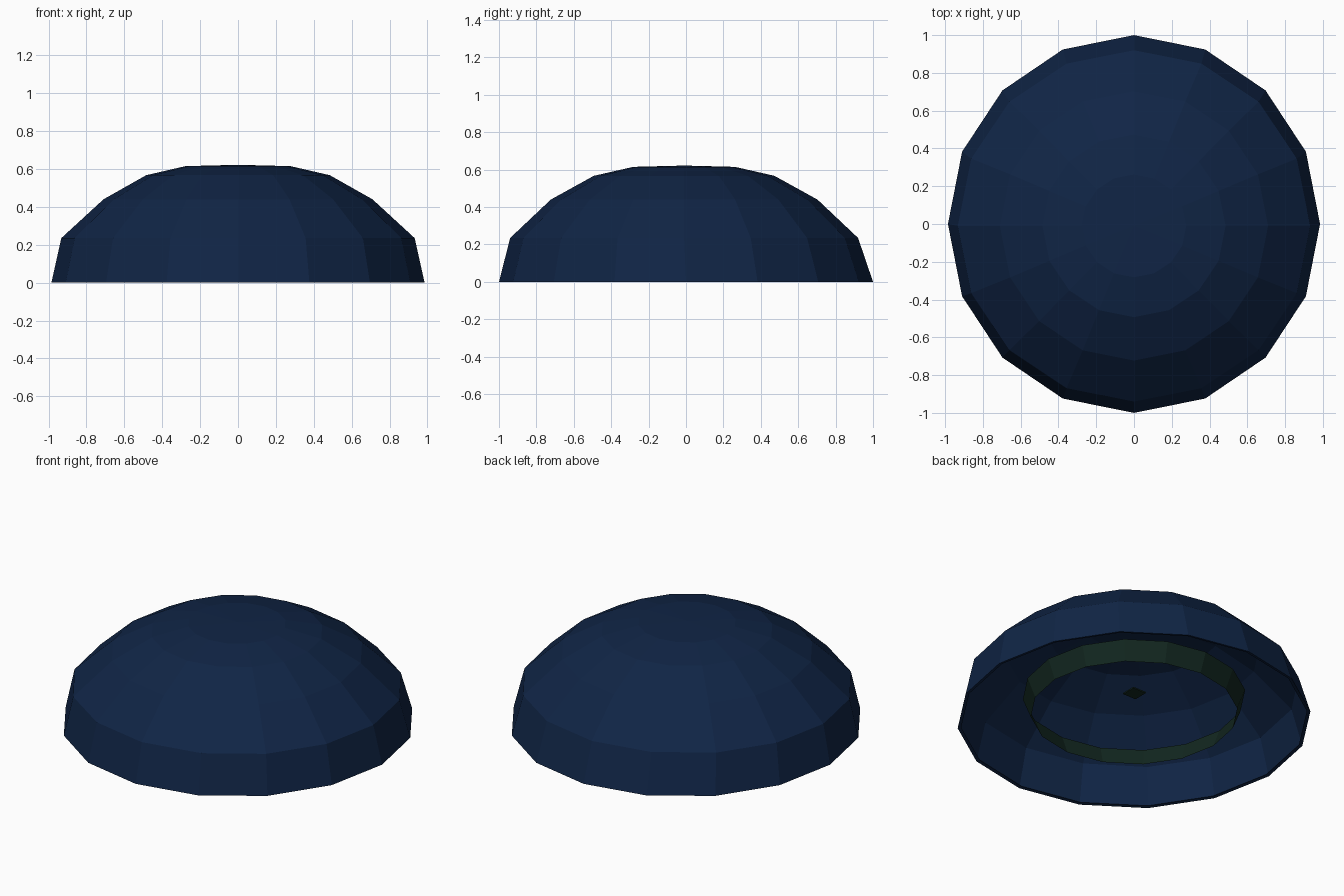
import bpy, bmesh
from math import sin, cos, pi

cube = bpy.data.objects.get("Cube")
if cube:
    bpy.data.objects.remove(cube)

SIDES = 16


def material(name, rgb):
    m = bpy.data.materials.new(name)
    m.use_nodes = True
    m.diffuse_color = (*rgb, 1)
    bsdf = m.node_tree.nodes["Principled BSDF"]
    bsdf.inputs["Base Color"].default_value = (*rgb, 1)
    bsdf.inputs["Roughness"].default_value = 0.8
    return m


navy = material("navy blue", (0.005, 0.018, 0.06))
green = material("dark green", (0.006, 0.02, 0.014))


def lathe(name, rings, mat, apex=None):
    """Join rings of (x radius, y radius, y centre, z), with an optional apex."""
    bm = bmesh.new()
    loops = []
    for rx, ry, cy, z in rings:
        angles = [2 * pi * i / SIDES for i in range(SIDES)]
        loops.append([bm.verts.new((rx * cos(a), cy + ry * sin(a), z)) for a in angles])
    for low, high in zip(loops, loops[1:]):
        for i in range(SIDES):
            j = (i + 1) % SIDES
            bm.faces.new((low[i], low[j], high[j], high[i]))
    if apex:
        tip = bm.verts.new(apex)
        for i in range(SIDES):
            bm.faces.new((loops[-1][i], loops[-1][(i + 1) % SIDES], tip))
    mesh = bpy.data.meshes.new(name)
    bm.to_mesh(mesh)
    bm.free()
    mesh.materials.append(mat)
    obj = bpy.data.objects.new(name, mesh)
    bpy.context.collection.objects.link(obj)
    return obj


# Faceted open dome with a narrow lip turned in at the rim
lathe("dome_shell", [
    (0.965, 0.98, 0, 0.004),
    (0.985, 1.0, 0, 0),
    (0.933, 0.93, -0.01, 0.235),
    (0.71, 0.713, -0.01, 0.44),
    (0.485, 0.483, -0.01, 0.567),
    (0.277, 0.272, -0.01, 0.615),
], navy, apex=(0, -0.01, 0.622))

# Flared headband inside the dome
lathe("inner_headband", [
    (0.58, 0.58, 0, 0.046),
    (0.625, 0.625, 0, 0.163),
], green)

# Small square pad in the middle
bpy.ops.mesh.primitive_cube_add(size=1, location=(-0.02, -0.02, 0.19))
pad = bpy.context.object
pad.name = "centre_pad"
pad.scale = (0.09, 0.09, 0.008)
pad.data.materials.append(green)
